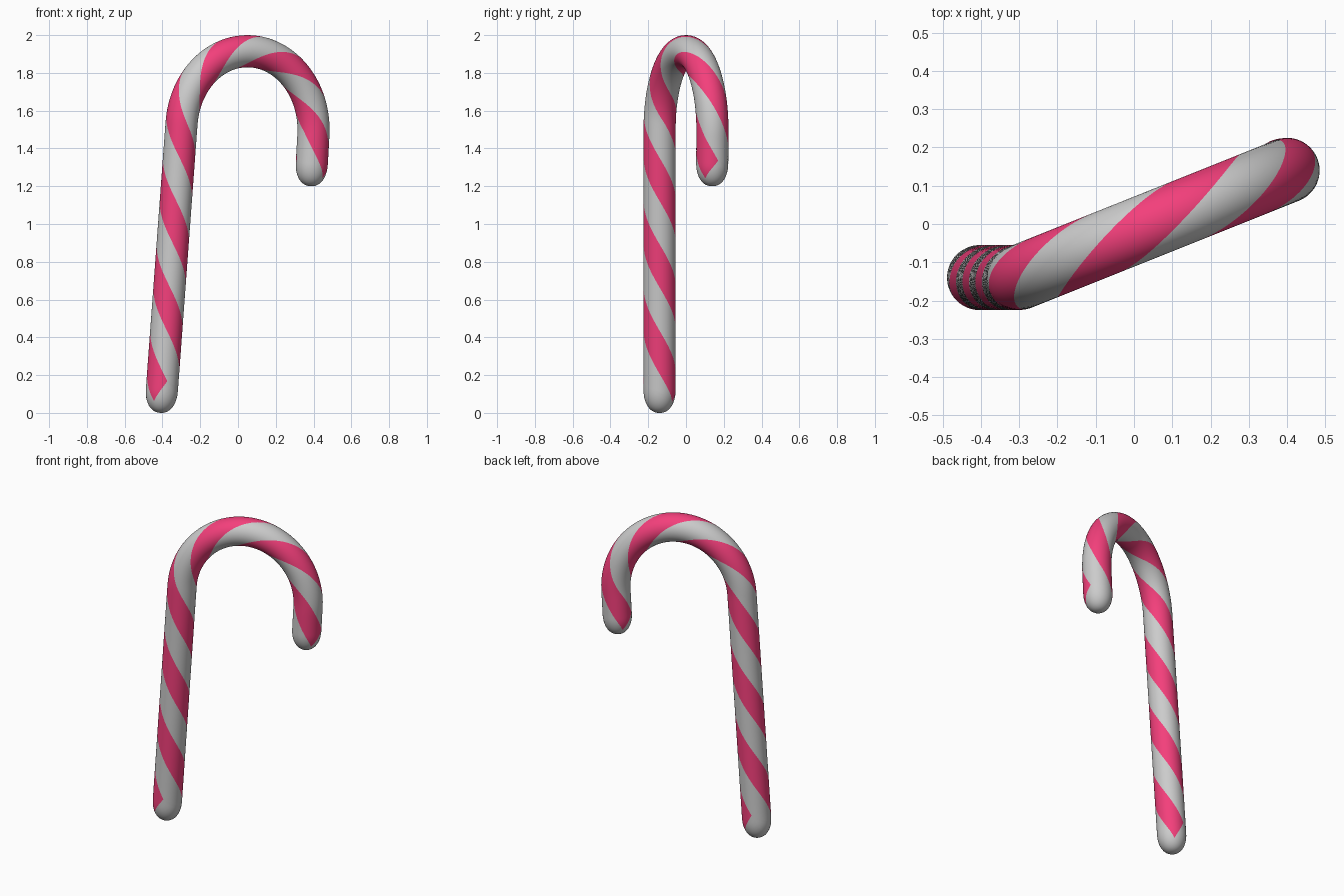
import bpy, bmesh
from math import sin, cos, pi, radians
from mathutils import Vector

if "Cube" in bpy.data.objects:
    bpy.data.objects.remove(bpy.data.objects["Cube"])

R = 0.085          # tube radius
CAP = 0.125        # length of the rounded ends
COLS, RINGS, CAP_RINGS = 64, 240, 12


# Centre line: leaning stem, half-ellipse hook, short hanging tip
def stretch(a, b, n):
    return [a.lerp(b, i / n) for i in range(n)]


def hook(deg):
    c, s = cos(radians(deg)), sin(radians(deg))
    return Vector((0.05 - 0.35 * c, -0.14 * c, 1.5 + 0.415 * s))


bend = [hook(5 + 179 * i / 240) for i in range(241)]
path = stretch(Vector((-0.412, -0.14, 0.0)), bend[0], 200) + bend[:-1]
path += stretch(bend[-1], Vector((0.384, 0.138, 1.2)), 60) + [Vector((0.384, 0.138, 1.2))]
for _ in range(15):
    path = [path[0]] + [(path[i - 1] + path[i] * 2 + path[i + 1]) / 4
                        for i in range(1, len(path) - 1)] + [path[-1]]

# Arc length and untwisted frames along the centre line
dist = [0.0]
for a, b in zip(path, path[1:]):
    dist.append(dist[-1] + (b - a).length)
L = dist[-1]
tans = [(path[min(i + 1, len(path) - 1)] - path[max(i - 1, 0)]).normalized()
        for i in range(len(path))]
n = Vector((1, 0, 0))
n = (n - tans[0] * n.dot(tans[0])).normalized()
norms = [n]
for a, b in zip(tans, tans[1:]):
    n = a.rotation_difference(b) @ n
    n = (n - b * n.dot(b)).normalized()
    norms.append(n)

TWIST = radians(1075.2) / (L - 0.31)


def surface(s, col):
    """Point on the cane at arc length s on twisted column angle col."""
    lo, hi = 0, len(dist) - 1
    while hi - lo > 1:
        mid = (lo + hi) // 2
        if dist[mid] <= s:
            lo = mid
        else:
            hi = mid
    f = (s - dist[lo]) / (dist[hi] - dist[lo])
    p = path[lo].lerp(path[hi], f)
    t = tans[lo].lerp(tans[hi], f).normalized()
    nn = norms[lo].lerp(norms[hi], f).normalized()
    d = max(0.0, min(s, L - s, CAP)) / CAP
    r = R * max(0.0, 1 - (1 - d) ** 2.2) ** (1 / 2.2)
    th = col - radians(163) + TWIST * (0.17 - s)
    return p + (nn * cos(th) + t.cross(nn) * sin(th)) * r


# Slanted stripe ends: zigzag start and finish around the tube
def zigzag(j):
    u = (j % (COLS // 2)) / (COLS // 4)
    return u if u <= 1 else 2 - u


bm = bmesh.new()
rows = []
for i in range(-CAP_RINGS + 1, RINGS + CAP_RINGS):
    row = []
    for j in range(COLS):
        z = zigzag(j)
        s0, s1 = 0.06 + 0.11 * z, 0.14 - 0.095 * z
        if i < 0:
            s = s0 * (1 + i / CAP_RINGS) ** 2
        elif i > RINGS:
            s = L - s1 * (1 - (i - RINGS) / CAP_RINGS) ** 2
        else:
            s = s0 + (L - s1 - s0) * i / RINGS
        row.append(bm.verts.new(surface(s, 2 * pi * j / COLS)))
    rows.append(row)

# Skin with two red stripes between the ends
for k in range(len(rows) - 1):
    a, b = rows[k], rows[k + 1]
    striped = CAP_RINGS - 1 <= k < CAP_RINGS - 1 + RINGS
    for j in range(COLS):
        m = (j + 1) % COLS
        f = bm.faces.new((a[j], a[m], b[m], b[j]))
        f.material_index = int(striped and j % (COLS // 2) < COLS // 4)

# Close both tips
for row, p in ((rows[0], path[0]), (rows[-1], path[-1])):
    v = bm.verts.new(p)
    for j in range(COLS):
        bm.faces.new((row[j], row[(j + 1) % COLS], v))
bmesh.ops.recalc_face_normals(bm, faces=bm.faces[:])
for f in bm.faces:
    f.smooth = True

mesh = bpy.data.meshes.new("candy_cane")
bm.to_mesh(mesh)
bm.free()
for name, col in (("white_sugar", (0.8, 0.8, 0.8, 1)), ("red_stripe", (0.9, 0.05, 0.2, 1))):
    mat = bpy.data.materials.new(name)
    mat.diffuse_color = col
    mat.use_nodes = True
    mat.node_tree.nodes["Principled BSDF"].inputs["Base Color"].default_value = mat.diffuse_color
    mesh.materials.append(mat)
cane = bpy.data.objects.new("candy_cane", mesh)
bpy.context.collection.objects.link(cane)
